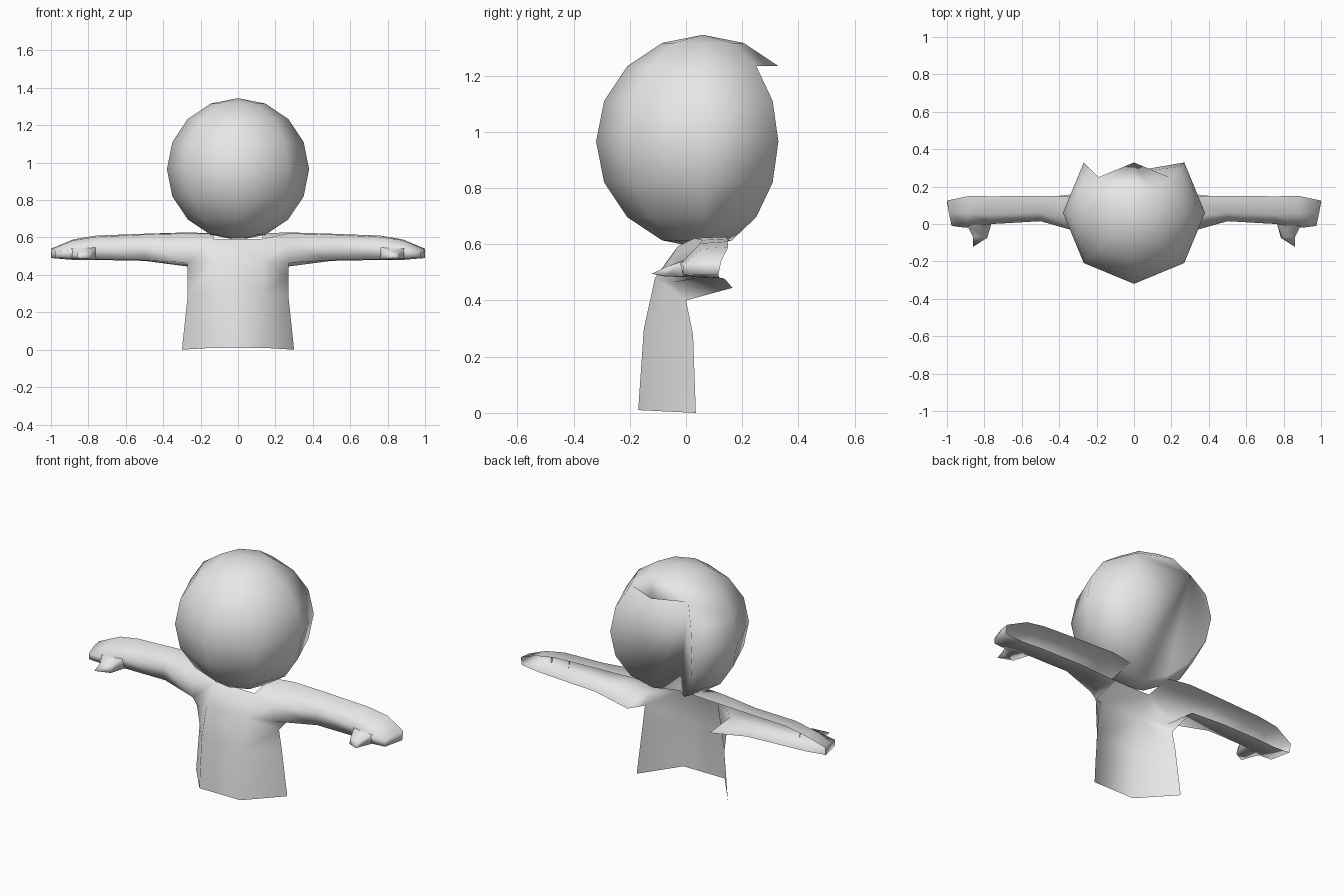
import bpy, bmesh, math

if "Cube" in bpy.data.objects:
    bpy.data.objects.remove(bpy.data.objects["Cube"])

grey = bpy.data.materials.new("plain grey")
grey.diffuse_color = (0.8, 0.8, 0.8, 1)
grey.use_nodes = True
grey.node_tree.nodes["Principled BSDF"].inputs["Base Color"].default_value = grey.diffuse_color


def finish(name, bm):
    """Weld, orient and smooth a bmesh, then make it an object."""
    bmesh.ops.remove_doubles(bm, verts=bm.verts, dist=0.0005)
    bmesh.ops.recalc_face_normals(bm, faces=bm.faces)
    for f in bm.faces:
        f.smooth = True
    mesh = bpy.data.meshes.new(name)
    bm.to_mesh(mesh)
    bm.free()
    mesh.materials.append(grey)
    ob = bpy.data.objects.new(name, mesh)
    bpy.context.collection.objects.link(ob)
    return ob


def add_face(bm, *points):
    bm.faces.new([bm.verts.new(p) for p in points])


def add_both(bm, *points):
    """Face plus its mirror image across x = 0."""
    add_face(bm, *points)
    add_face(bm, *[(-x, y, z) for x, y, z in reversed(points)])


# Head: eight-sided ball whose back is cut away below the crown
R, CY, CZ = 0.38, 0.06, 0.965


def ball(col, ring):
    a, t = math.radians(45 * col), math.pi * ring / 8
    return (R * math.sin(t) * math.cos(a), CY + R * math.sin(t) * math.sin(a),
            CZ + R * math.cos(t))


bm = bmesh.new()
for col in range(8):
    for ring in range(8):
        if col in (1, 2) and ring >= 2:
            continue
        pts = [ball(col, ring), ball(col, ring + 1),
               ball(col + 1, ring + 1), ball(col + 1, ring)]
        if ring == 0:
            pts.pop()
        elif ring == 7:
            pts.pop(1)
        add_face(bm, *pts)
# Hollow back of the head, fanned from one upper corner
rim = [ball(2, 2)] + [ball(1, r) for r in range(2, 8)] + [ball(0, 8)]
rim += [ball(3, r) for r in range(7, 2, -1)]
for p, q in zip(rim, rim[1:]):
    add_face(bm, ball(3, 2), p, q)
finish("head", bm)

# Torso: open-backed shell, with a front and a side edge on each half
front = [(0.135, -0.17, 0.01), (0.135, -0.15, 0.30),
         (0.13, -0.11, 0.48), (0.13, -0.03, 0.592)]
side = [(0.30, 0.035, 0.0), (0.27, 0.025, 0.28), (0.27, 0.0, 0.40)]
neck = (0.13, 0.13, 0.622)

# Arm sections from shoulder to fingertips: top back round the front to bottom back
sections = [
    [(0.27, 0.15, 0.627), (0.27, 0.03, 0.622), (0.27, -0.05, 0.56),
     (0.27, -0.04, 0.465), (0.27, 0.165, 0.445)],
    [(0.50, 0.15, 0.62), (0.50, 0.06, 0.615), (0.50, 0.015, 0.56),
     (0.50, 0.03, 0.478), (0.50, 0.14, 0.475)],
    [(0.76, 0.148, 0.61), (0.76, 0.05, 0.603), (0.76, 0.0, 0.55),
     (0.76, 0.02, 0.483), (0.76, 0.13, 0.48)],
    [(0.88, 0.15, 0.59), (0.88, 0.06, 0.585), (0.90, -0.02, 0.53),
     (0.90, -0.01, 0.488), (0.88, 0.12, 0.48)],
    [(1.0, 0.125, 0.54), (0.99, 0.06, 0.54), (0.975, -0.01, 0.525),
     (0.975, -0.01, 0.492), (1.0, 0.115, 0.49)],
]

bm = bmesh.new()
for lo, hi in zip(front, front[1:]):
    add_face(bm, lo, (-lo[0], *lo[1:]), (-hi[0], *hi[1:]), hi)
for i in range(2):
    add_both(bm, front[i], side[i], side[i + 1], front[i + 1])
# Shoulder and armpit
r = sections[0]
add_both(bm, front[2], side[2], r[3])
add_both(bm, side[2], r[4], r[3])
add_both(bm, front[2], r[3], r[2], front[3])
add_both(bm, front[3], r[2], r[1])
add_both(bm, front[3], r[1], r[0], neck)
# Arm sleeves and closed fingertips
for a, b in zip(sections, sections[1:]):
    for i in range(4):
        add_both(bm, a[i], b[i], b[i + 1], a[i + 1])
add_both(bm, *sections[-1])
finish("torso_and_arms", bm)

# Thumbs: short tapered spikes in front of the hands
base = [(0.76, 0.01, 0.55), (0.89, -0.01, 0.54), (0.89, 0.0, 0.485), (0.76, 0.02, 0.483)]
middle = [(0.79, -0.07, 0.52), (0.86, -0.07, 0.52), (0.86, -0.07, 0.485), (0.785, -0.075, 0.485)]
tip = (0.86, -0.122, 0.495)
bm = bmesh.new()
for i in range(4):
    j = (i + 1) % 4
    add_both(bm, base[i], base[j], middle[j], middle[i])
    add_both(bm, middle[i], middle[j], tip)
finish("thumbs", bm)
